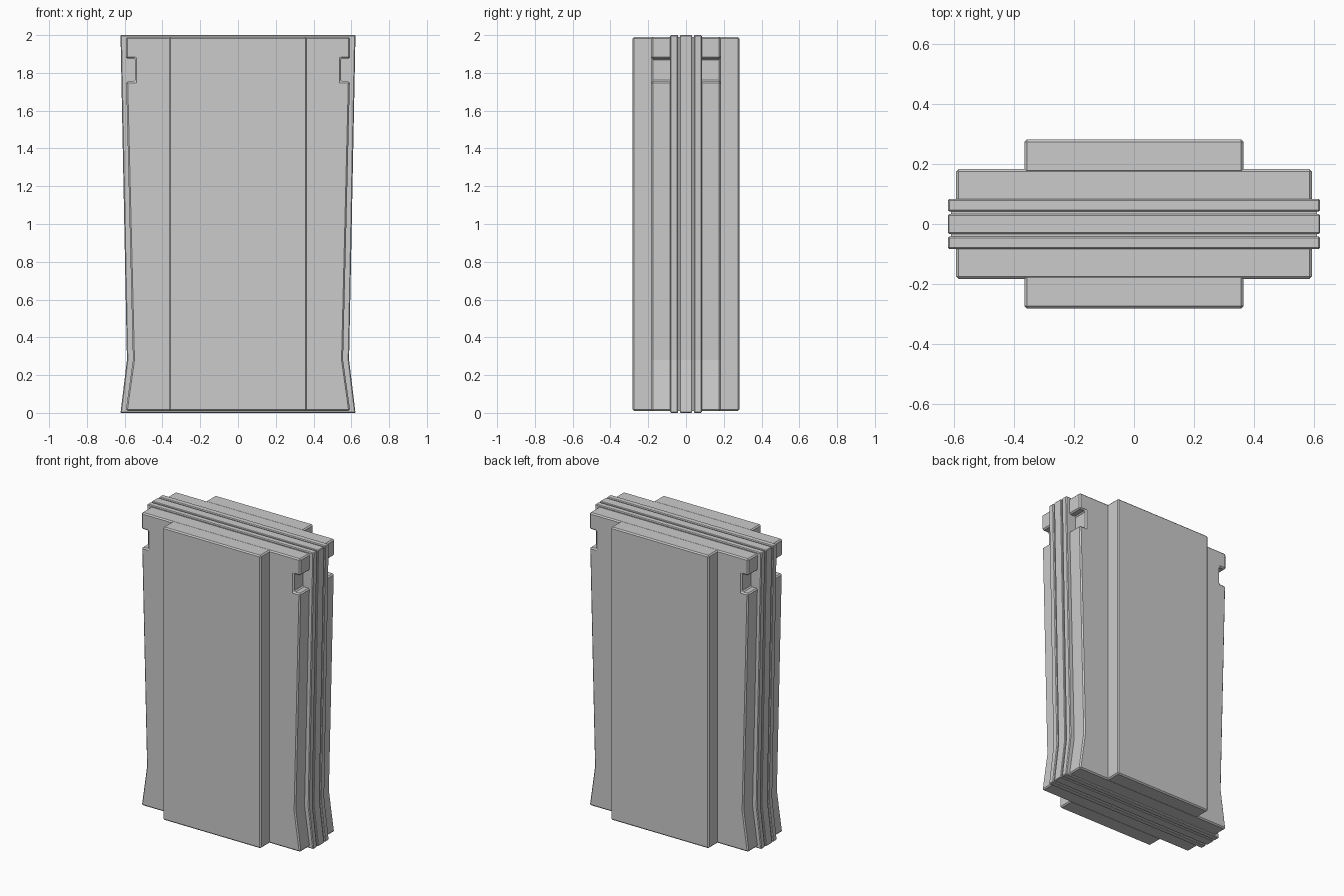
import bpy, bmesh

if "Cube" in bpy.data.objects:
    bpy.data.objects.remove(bpy.data.objects["Cube"])


def slab(name, right_side, y0, y1, bevel, mirror=True):
    """Extrude a left/right symmetric front outline from y0 to y1."""
    outline = right_side + [(-x, z) for x, z in reversed(right_side)]
    bm = bmesh.new()
    face = bm.faces.new([bm.verts.new((x, y0, z)) for x, z in outline])
    ext = bmesh.ops.extrude_face_region(bm, geom=[face])
    moved = [v for v in ext["geom"] if isinstance(v, bmesh.types.BMVert)]
    bmesh.ops.translate(bm, verts=moved, vec=(0, y1 - y0, 0))
    bmesh.ops.recalc_face_normals(bm, faces=bm.faces)
    mesh = bpy.data.meshes.new(name)
    bm.to_mesh(mesh)
    bm.free()
    obj = bpy.data.objects.new(name, mesh)
    bpy.context.collection.objects.link(obj)
    if bevel:
        mod = obj.modifiers.new("edge_bevel", "BEVEL")
        mod.width = bevel
        mod.segments = 1
        mod.limit_method = "ANGLE"
        mod.angle_limit = 0.6
    if mirror:
        mod = obj.modifiers.new("front_back", "MIRROR")
        mod.use_axis = (False, True, False)
        mod.use_mirror_merge = False
    return obj


def waisted(inset):
    """Right edge of the waisted outline, bottom to top."""
    return [(0.622 - inset, inset), (0.588 - inset, 0.28),
            (0.622 - inset, 2.0 - inset)]


# Central spine: core, recessed seam filler and flanking ribs
slab("spine_core", waisted(0.0), -0.033, 0.033, 0.004, mirror=False)
slab("seam_filler", waisted(0.010), -0.044, -0.030, 0)
slab("spine_rib", waisted(0.0), -0.084, -0.042, 0.005)

# Stepped body layer with a catch notch in each upper side
body = [(0.594, 0.011), (0.556, 0.28), (0.592, 1.755), (0.545, 1.755),
        (0.545, 1.877), (0.594, 1.877), (0.594, 1.989)]
slab("notched_body", body, -0.184, -0.075, 0.008)

# Raised flat panel on front and back
slab("raised_panel", [(0.366, 0.011), (0.366, 1.989)], -0.282, -0.17, 0.008)
